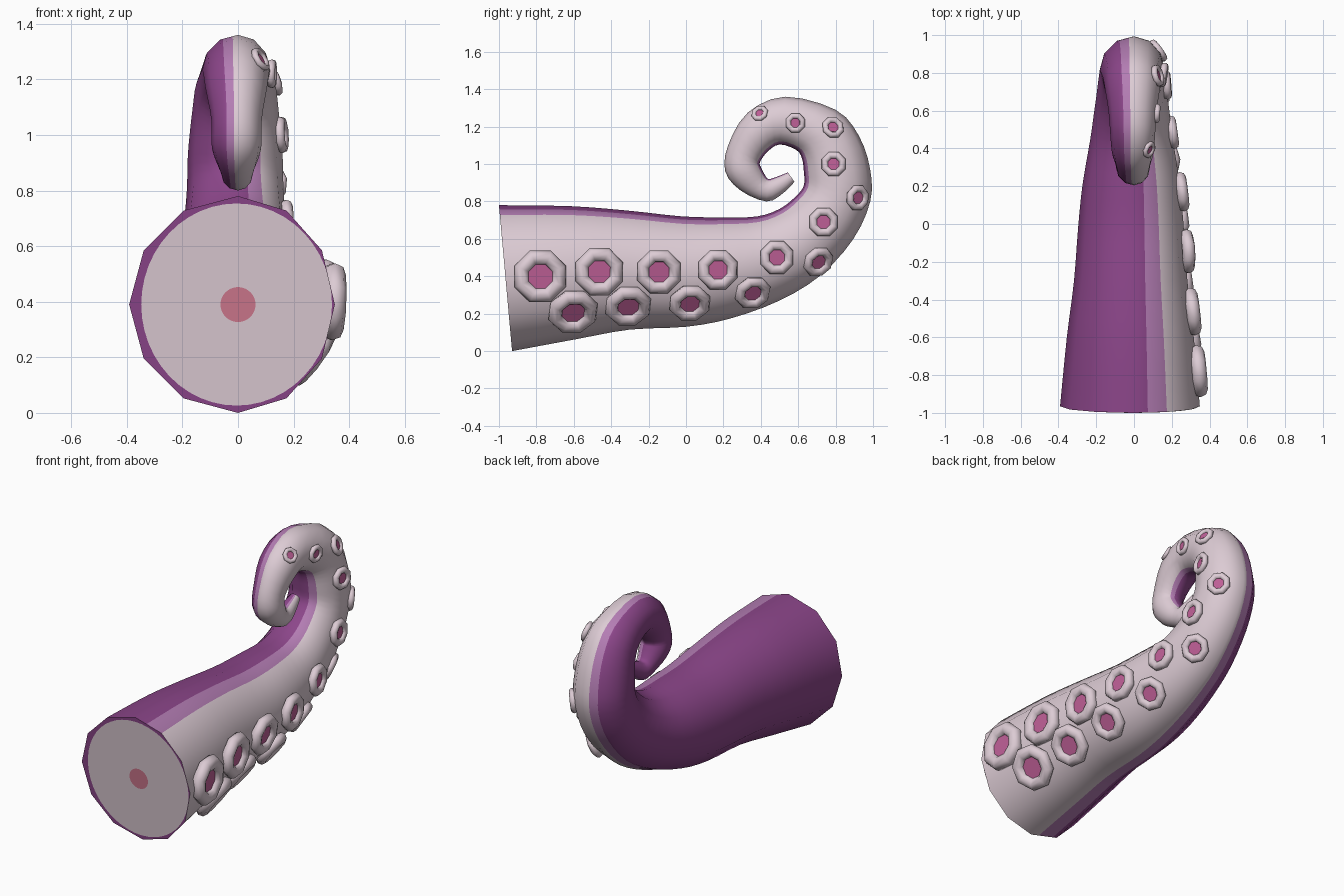
import bpy, bmesh, math
from mathutils import Vector, Matrix
from mathutils.bvhtree import BVHTree

if "Cube" in bpy.data.objects:
    bpy.data.objects.remove(bpy.data.objects["Cube"])


def material(name, rgb):
    m = bpy.data.materials.new(name)
    m.diffuse_color = (*rgb, 1)
    m.use_nodes = True
    m.node_tree.nodes["Principled BSDF"].inputs["Base Color"].default_value = m.diffuse_color
    return m


PALE = material("pale_skin", (0.72, 0.60, 0.66))
PURPLE = material("deep_purple", (0.262, 0.061, 0.254))
LILAC = material("lilac_band", (0.456, 0.205, 0.456))
PINK = material("sucker_pink", (0.515, 0.114, 0.305))
ROSE = material("rose_core", (0.624, 0.19, 0.27))


def finish(bm, name, mats):
    bmesh.ops.recalc_face_normals(bm, faces=bm.faces[:])
    mesh = bpy.data.meshes.new(name)
    bm.to_mesh(mesh)
    ob = bpy.data.objects.new(name, mesh)
    bpy.context.collection.objects.link(ob)
    for m in mats:
        mesh.materials.append(m)
    bpy.ops.object.select_all(action='DESELECT')
    ob.select_set(True)
    bpy.context.view_layer.objects.active = ob
    bpy.ops.object.shade_smooth_by_angle(angle=math.radians(70))
    return ob


# Side profile: inner (y, z) and outer (y, z) of each section, base to tip
SECTIONS = [
    (-1, .78, -.93, 0), (-.62, .775, -.58, .065), (-.3, .75, -.3, .115),
    (-.02, .72, 0, .13), (.2, .715, .24, .175), (.38, .72, .5, .27),
    (.5, .76, .72, .405), (.585, .825, .895, .6), (.63, .885, .985, .8),
    (.63, .96, .985, .97), (.62, 1.03, .925, 1.15), (.59, 1.075, .8, 1.29),
    (.5, 1.105, .53, 1.36), (.435, 1.065, .33, 1.275), (.395, 1.01, .225, 1.1),
    (.40, .985, .21, .96), (.42, .945, .29, .86), (.44, .92, .43, .80),
    (.48, .93, .52, .845), (.545, .955, .58, .905)]


def smooth_sections(pts, steps):
    """Catmull-Rom interpolation through the sections."""
    pts = [Vector(p) for p in pts]
    out = []
    for i in range(len(pts) - 1):
        a, b, c, d = (pts[max(i - 1, 0)], pts[i], pts[i + 1],
                      pts[min(i + 2, len(pts) - 1)])
        for s in range(steps):
            t = s / steps
            out.append(0.5 * (2 * b + (c - a) * t + (2 * a - 5 * b + 4 * c - d) * t ** 2
                              + (3 * b - a - 3 * c + d) * t ** 3))
    return out + [pts[-1]]


# Cross-section: 12 sides, some split where the colour bands end
gon = [Vector((math.cos(k * math.pi / 6), math.sin(k * math.pi / 6))) for k in range(12)]
for p in gon:
    if p.x > 0:
        p.x *= 0.89
SPLITS = {2: [(0, 2), (.58, 1)], 8: [(0, 1), (.14, 2), (.7, 0)]}
ring = []                       # (point, colour of the strip that follows)
for k in range(12):
    default = 1 if 3 <= k <= 7 else 0
    for t, col in SPLITS.get(k, [(0, default)]):
        ring.append((gon[k].lerp(gon[(k + 1) % 12], t), col))

# Tentacle body
bm = bmesh.new()
loops = []
for iy, iz, oy, oz in smooth_sections(SECTIONS, 3):
    inner, outer = Vector((0, iy, iz)), Vector((0, oy, oz))
    mid, up = (inner + outer) / 2, (inner - outer) / 2
    loops.append([bm.verts.new(mid + up * p.y + Vector((p.x * up.length, 0, 0)))
                  for p, _ in ring])
n = len(ring)
for a, b in zip(loops, loops[1:]):
    for j in range(n):
        f = bm.faces.new((a[j], a[(j + 1) % n], b[(j + 1) % n], b[j]))
        f.material_index = ring[j][1]
bm.faces.new(loops[0]).material_index = 1
bm.faces.new(loops[-1])
bmesh.ops.recalc_face_normals(bm, faces=bm.faces[:])
tree = BVHTree.FromBMesh(bm)
finish(bm, "tentacle", [PALE, PURPLE, LILAC])
bm.free()

# Cut end: pale disc and rose core as thin plates
axis = Vector((0, -.78, -.07)).normalized()
turn = axis.to_track_quat('Z', 'Y').to_matrix().to_4x4()
for name, r, lift, cx, mat in (("cut_end", .365, .002, -.005, PALE),
                               ("cut_core", .063, .004, 0, ROSE)):
    bm = bmesh.new()
    place = Matrix.Translation(Vector((cx, -.965, .39)) + axis * lift) @ turn
    # the disc is narrowed a little across to stay inside the rim
    bmesh.ops.create_circle(bm, cap_ends=True, segments=48, radius=r,
                            matrix=place @ Matrix.Diagonal((.94 if r > .1 else 1, 1, 1, 1)))
    ob = finish(bm, name, [mat])
    if ob.data.polygons[0].normal.dot(axis) < 0:
        ob.data.flip_normals()
    bm.free()

# Suckers: (y, z, outer radius), largest to smallest along two staggered rows
SUCKERS = [
    (-.78, .40, .145), (-.605, .215, .135), (-.465, .425, .133), (-.31, .245, .125),
    (-.145, .425, .122), (.02, .26, .112), (.17, .435, .11), (.355, .315, .098),
    (.485, .50, .093), (.705, .48, .085), (.735, .69, .08), (.915, .82, .07),
    (.79, 1.0, .068), (.785, 1.195, .06), (.585, 1.22, .054), (.395, 1.27, .046)]


def hit(y, z):
    return tree.ray_cast(Vector((2, y, z)), Vector((-1, 0, 0)))


for i, (y, z, r) in enumerate(SUCKERS):
    # seat on the skin, facing along its averaged normal
    pos = hit(y, z)[0]
    normal = Vector()
    for dy, dz in ((0, 0), (.6, 0), (-.6, 0), (0, .6), (0, -.6)):
        nrm = hit(y + dy * r, z + dz * r)[1]
        if nrm:
            normal += nrm
    normal.normalize()
    x_dir = Vector((0, 0, 1)).cross(normal).normalized()
    y_dir = normal.cross(x_dir)
    rot = Matrix((x_dir, y_dir, normal)).transposed().to_4x4()
    place = Matrix.Translation(pos + normal * r * .06) @ rot

    bm = bmesh.new()
    SEG, PROF = 8, 8
    grid = []
    for s in range(SEG):
        a = (s + .5) * math.tau / SEG
        row = []
        for q in range(PROF):
            b = q * math.tau / PROF
            rad = r * (.74 + .29 * math.cos(b))
            row.append(bm.verts.new(place @ Vector((rad * math.cos(a), rad * math.sin(a),
                                                    r * .28 * math.sin(b)))))
        grid.append(row)
    for s in range(SEG):
        for q in range(PROF):
            s2, q2 = (s + 1) % SEG, (q + 1) % PROF
            bm.faces.new((grid[s][q], grid[s2][q], grid[s2][q2], grid[s][q2]))
    bmesh.ops.recalc_face_normals(bm, faces=bm.faces[:])
    # pink centre closing the hole
    centre = [bm.verts.new(place @ Vector((r * .52 * math.cos(t), r * .52 * math.sin(t), r * .06)))
              for t in ((s + .5) * math.tau / SEG for s in range(SEG))]
    bm.faces.new(centre).material_index = 1
    ob = finish(bm, f"sucker_{i + 1}", [PALE, PINK])
    bm.free()
    disc = ob.data.polygons[-1]
    if disc.normal.dot(normal) < 0:
        disc.flip()
